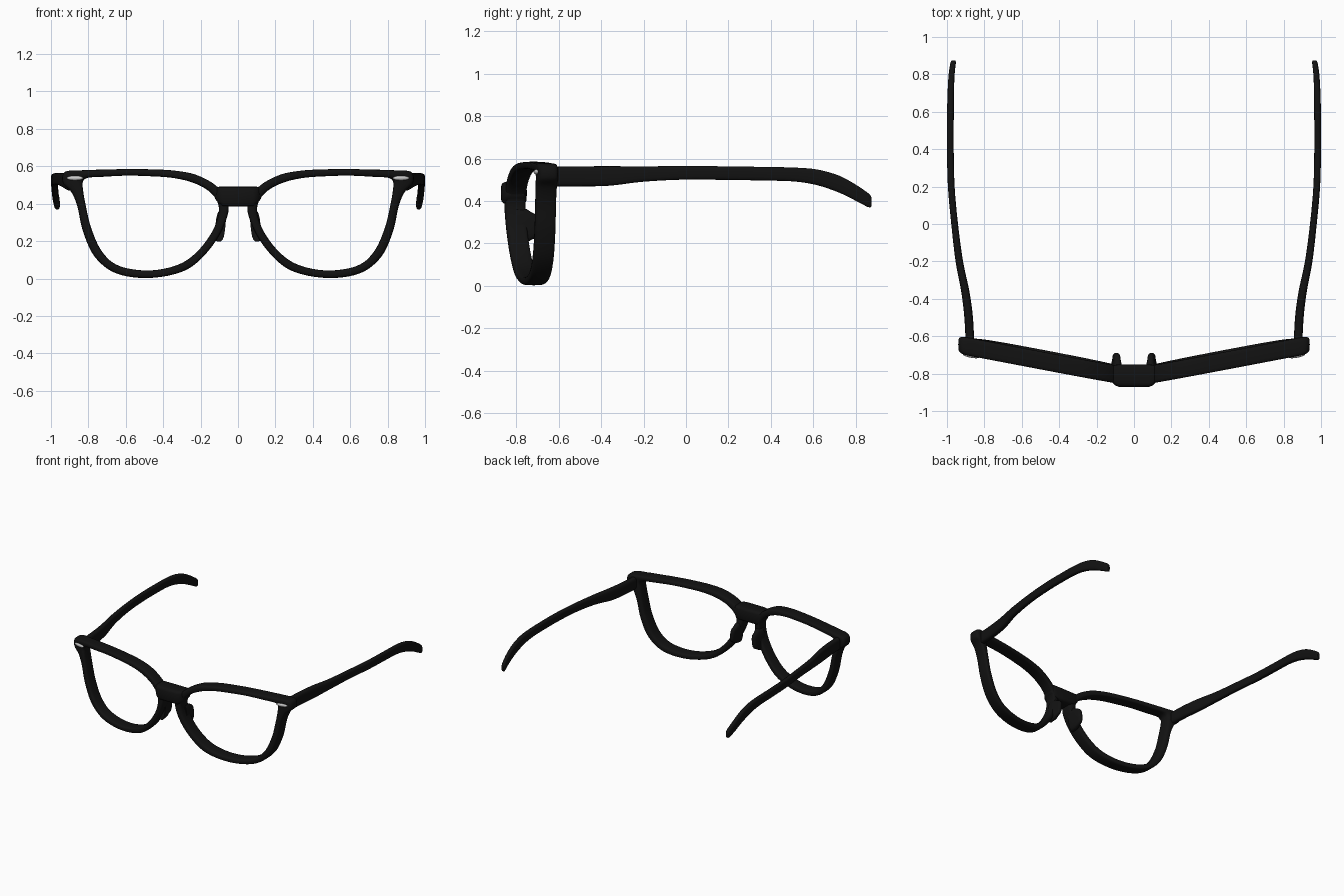
import bpy, bmesh, math
from mathutils import Vector

if "Cube" in bpy.data.objects:
    bpy.data.objects.remove(bpy.data.objects["Cube"])

black = bpy.data.materials.new("black_acetate")
black.diffuse_color = (0.006, 0.006, 0.006, 1)
black.use_nodes = True
black.node_tree.nodes["Principled BSDF"].inputs["Base Color"].default_value = black.diffuse_color


def spline(pts, i, t, closed):
    """Catmull-Rom point between pts[i] and pts[i+1]."""
    n = len(pts)
    pick = (lambda k: pts[k % n]) if closed else (lambda k: pts[max(0, min(n - 1, k))])
    p0, p1, p2, p3 = (Vector(pick(i + k)) for k in (-1, 0, 1, 2))
    return 0.5 * (2 * p1 + (p2 - p0) * t + (2 * p0 - 5 * p1 + 4 * p2 - p3) * t * t
                  + (3 * p1 - p0 - 3 * p2 + p3) * t ** 3)


def smooth(pts, steps, closed=False):
    n = len(pts) if closed else len(pts) - 1
    out = [spline(pts, i, s / steps, closed) for i in range(n) for s in range(steps)]
    return out if closed else out + [Vector(pts[-1])]


def section(power, n=20):
    """Rounded-rectangle cross-section in -1..1."""
    f = lambda c: math.copysign(abs(c) ** power, c)
    return [(f(math.cos(2 * math.pi * k / n)), f(math.sin(2 * math.pi * k / n))) for k in range(n)]


def loft(name, rings, closed=False, mirror=True):
    bm = bmesh.new()
    vr = [[bm.verts.new(p) for p in r] for r in rings]
    m = len(vr[0])
    for i in range(len(vr) if closed else len(vr) - 1):
        a, b = vr[i], vr[(i + 1) % len(vr)]
        for k in range(m):
            bm.faces.new((a[k], a[(k + 1) % m], b[(k + 1) % m], b[k]))
    if not closed:
        bm.faces.new(vr[0])
        bm.faces.new(vr[-1])
    bmesh.ops.recalc_face_normals(bm, faces=bm.faces)
    me = bpy.data.meshes.new(name)
    bm.to_mesh(me)
    bm.free()
    ob = bpy.data.objects.new(name, me)
    bpy.context.collection.objects.link(ob)
    return finish(ob, black, mirror)


def finish(ob, mat, mirror=True):
    if mat:
        ob.data.materials.append(mat)
    if mirror:
        # explicit mirror across the centre plane
        mod = ob.modifiers.new("mirror", 'MIRROR')
        mod.use_mirror_merge = False
    bpy.context.view_layer.objects.active = ob
    bpy.ops.object.select_all(action='DESELECT')
    ob.select_set(True)
    bpy.ops.object.shade_smooth_by_angle(angle=math.radians(50))
    return ob


def front_y(x, z):
    """Centre depth of the swept-back front."""
    return -0.80 + 0.19 * (x - 0.1) + 0.02 * (0.3 - z)


# Rim: paired inner / outer outline points (inner x, inner z, outer x, outer z)
outline = [
    (.74, .543, .74, .582), (.60, .55, .60, .585), (.473, .547, .473, .584),
    (.35, .538, .34, .577), (.24, .512, .22, .553), (.15, .462, .11, .490),
    (.103, .385, .05, .395), (.126, .275, .083, .265), (.206, .157, .172, .132),
    (.313, .077, .29, .040), (.473, .043, .473, .003), (.634, .067, .65, .027),
    (.725, .141, .765, .115), (.783, .264, .828, .250), (.812, .380, .860, .390),
    (.828, .470, .893, .465), (.830, .515, .936, .510), (.815, .534, .926, .570),
    (.785, .541, .830, .579)]
# smooth() works on vectors, so spline inner and outer loops separately
inner = smooth([(a, 0, b) for a, b, c, d in outline], 6, True)
outer = smooth([(c, 0, d) for a, b, c, d in outline], 6, True)
rings = []
for p, q in zip(inner, outer):
    ring = []
    for u, v in section(0.5):
        w = p.lerp(q, (u + 1) / 2)
        ring.append((w.x, front_y(w.x, w.z) + 0.048 * v, w.z))
    rings.append(ring)
loft("rim", rings, closed=True)

# Bridge: lofted across x (x, y centre, half depth, z centre, half height)
half = [(.0, -.811, .061, .438, .053), (.08, -.811, .060, .438, .053),
        (.10, -.808, .055, .445, .046), (.122, -.800, .040, .455, .030)]
stations = [(-s[0],) + s[1:] for s in half[:0:-1]] + half
loft("bridge", [[(x, yc + hy * u, zc + hz * v) for u, v in section(0.4)]
                for x, yc, hy, zc, hz in stations], mirror=False)

# Nose pads: lofted backwards (y, half width, half height)
pad = [(-.80, .027, .085), (-.752, .026, .080), (-.73, .021, .066),
       (-.705, .018, .054), (-.694, .013, .042), (-.690, .006, .025)]
loft("nose_pad", [[(.094 + hx * u + .2 * hz * -v * .5, y, .282 + hz * v) for u, v in section(0.65)]
                  for y, hx, hz in pad])

# Temples: y, x centre, z centre, half width, half height
path = [(-.64, .877, .515, .023, .046), (-.50, .884, .516, .023, .047),
        (-.36, .902, .518, .022, .046), (-.20, .934, .527, .020, .036),
        (0, .959, .533, .018, .032), (.20, .977, .531, .018, .032),
        (.40, .982, .528, .018, .032), (.52, .982, .524, .018, .033),
        (.62, .981, .511, .018, .037), (.72, .979, .480, .017, .040),
        (.80, .975, .439, .016, .038), (.855, .968, .406, .015, .034)]
up = [smooth([(y, x, z) for y, x, z, a, b in path], 4),
      smooth([(a, b, 0) for y, x, z, a, b in path], 4)]
rings = [[(c.y + s.x * u, c.x, c.z + s.y * v) for u, v in section(0.6)] for c, s in zip(*up)]
for y, z, k in ((.868, .399, .9), (.875, .395, .6)):
    rings.append([(.966 + .015 * k * u, y, z + .033 * k * v) for u, v in section(0.6)])
loft("temple", rings)

# Metal rivets on the front corners
bpy.ops.mesh.primitive_uv_sphere_add(segments=24, ring_count=12, radius=1)
rivet = bpy.context.object
rivet.name = "rivet"
tilt = math.atan(0.19)
for v in rivet.data.vertices:
    x, y, z = v.co.x * .044, v.co.y * .010, v.co.z * .012
    v.co = (.872 + x * math.cos(tilt), front_y(.872, .536) - .047 + y + x * math.sin(tilt), .537 + z)
finish(rivet, None)
